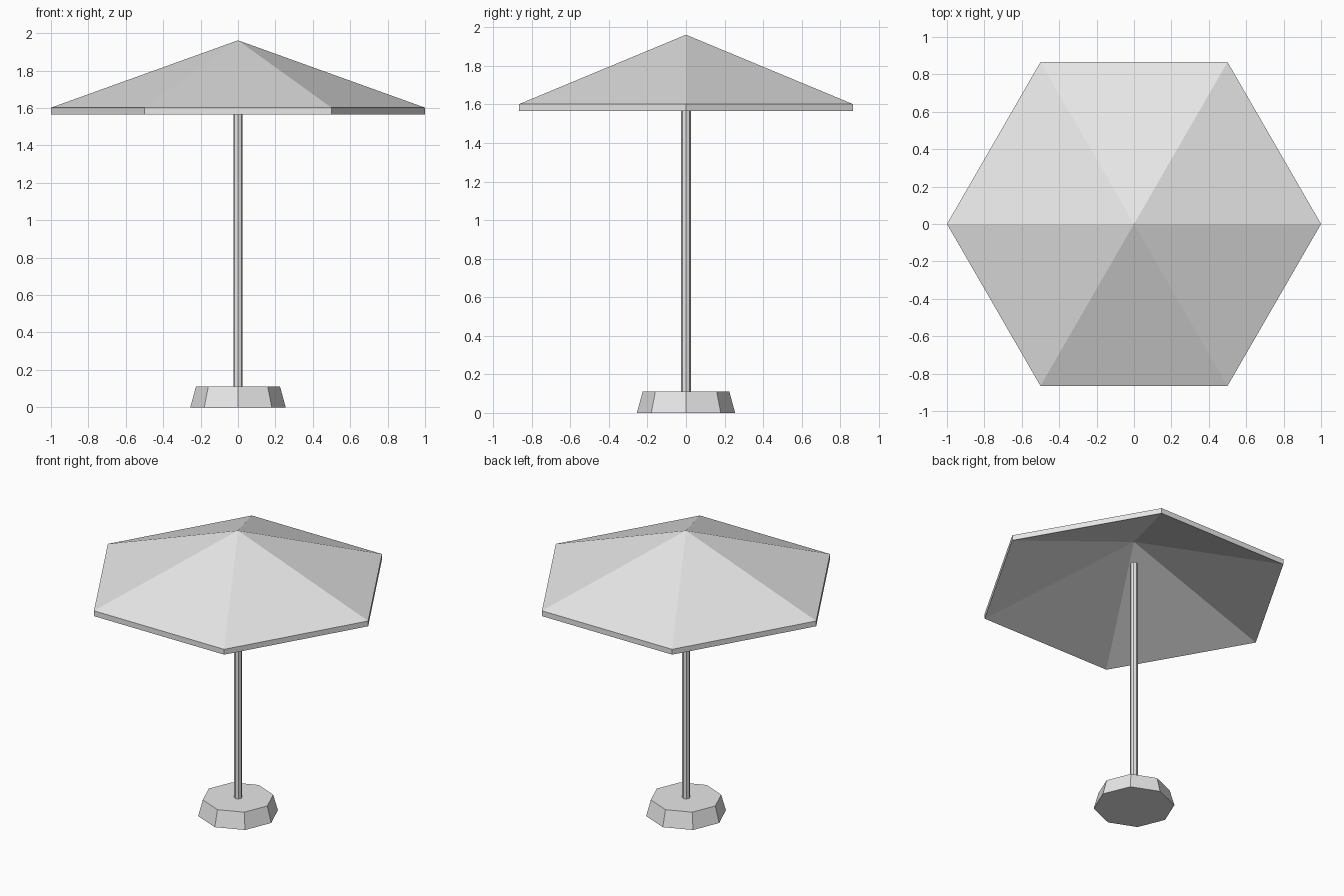
import bpy, bmesh
from math import cos, sin, tau

cube = bpy.data.objects.get("Cube")
if cube:
    bpy.data.objects.remove(cube, do_unlink=True)

# Single flat colour
grey = bpy.data.materials.new("light_grey")
grey.use_nodes = True
colour = (0.8, 0.8, 0.8, 1)
grey.diffuse_color = colour
grey.node_tree.nodes["Principled BSDF"].inputs["Base Color"].default_value = colour


def lathe(name, sides, profile):
    """Spin a (radius, height) profile into a faceted solid; radius 0 makes a tip."""
    bm = bmesh.new()
    rings = []
    for r, z in profile:
        count = sides if r else 1
        rings.append([bm.verts.new((r * cos(tau * i / sides), r * sin(tau * i / sides), z))
                      for i in range(count)])
    for low, high in zip(rings, rings[1:]):
        for i in range(sides):
            j = (i + 1) % sides
            corners = [low[i % len(low)], low[j % len(low)],
                       high[j % len(high)], high[i % len(high)]]
            bm.faces.new(list(dict.fromkeys(corners)))
    # Flat caps on open ends
    for ring in (rings[0], rings[-1]):
        if len(ring) > 1:
            bm.faces.new(ring)
    bmesh.ops.recalc_face_normals(bm, faces=bm.faces)
    mesh = bpy.data.meshes.new(name)
    bm.to_mesh(mesh)
    bm.free()
    mesh.materials.append(grey)
    obj = bpy.data.objects.new(name, mesh)
    bpy.context.collection.objects.link(obj)
    return obj


# Weighted foot, pole, and hollow six-sided canopy with a thin rim
lathe("base", 8, [(0.255, 0), (0.225, 0.11)])
lathe("pole", 8, [(0.025, 0.11), (0.025, 1.765)])
lathe("canopy", 6, [(0, 1.925), (1, 1.565), (1, 1.602), (0, 1.962)])
